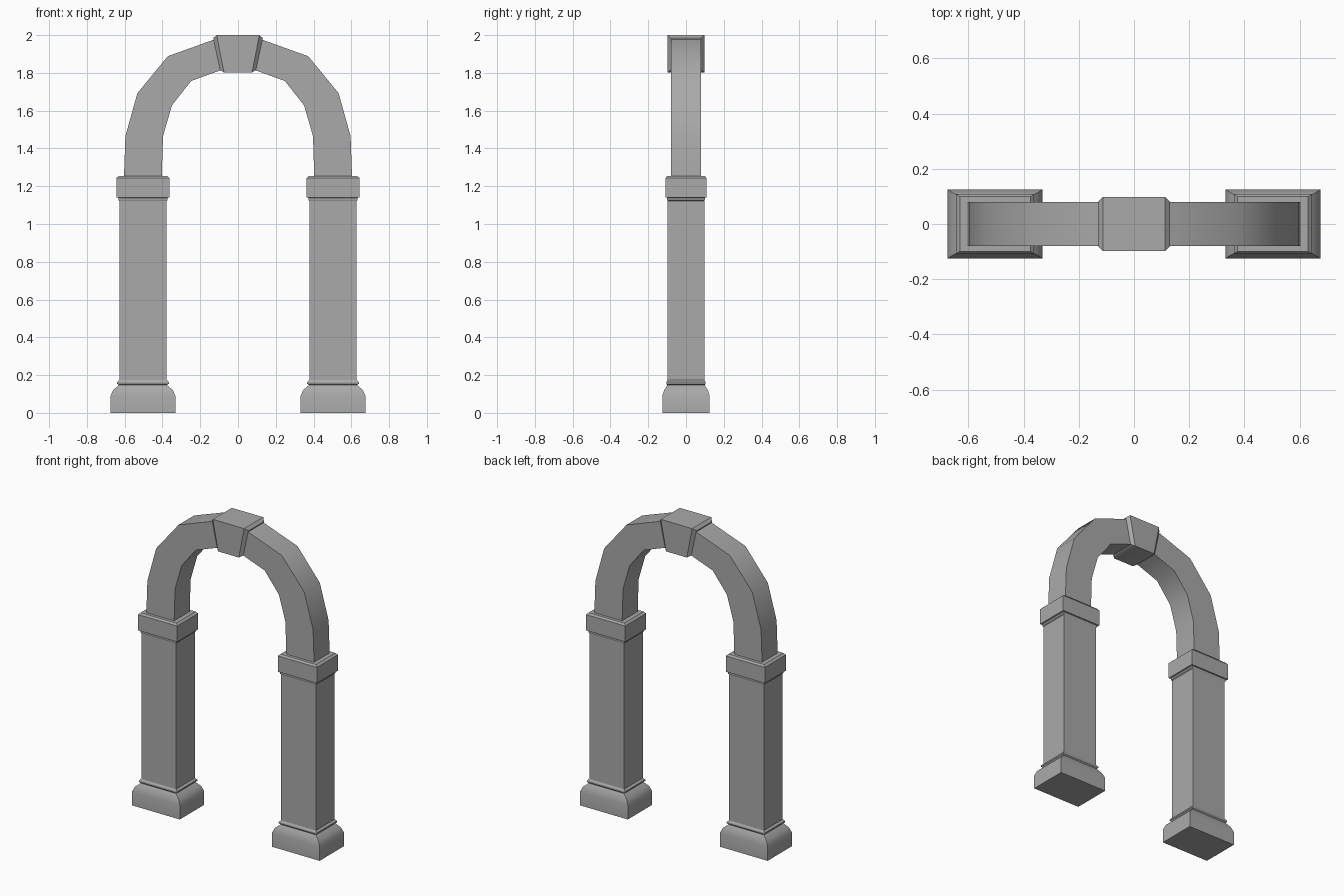
import bpy
import bmesh
import math

cube = bpy.data.objects.get("Cube")
if cube:
    bpy.data.objects.remove(cube, do_unlink=True)

stone = bpy.data.materials.new("grey_stone")
stone.use_nodes = True
GREY = (0.4, 0.4, 0.4, 1)
stone.diffuse_color = GREY
bsdf = next(n for n in stone.node_tree.nodes if n.type == "BSDF_PRINCIPLED")
bsdf.inputs["Base Color"].default_value = GREY
bsdf.inputs["Roughness"].default_value = 0.8


def loft(name, rings, mirror=True):
    """Skin a stack of matching closed rings, cap both ends, mirror in x."""
    bm = bmesh.new()
    loops = [[bm.verts.new(p) for p in ring] for ring in rings]
    n = len(loops[0])
    for a, b in zip(loops, loops[1:]):
        for i in range(n):
            j = (i + 1) % n
            bm.faces.new((a[i], a[j], b[j], b[i]))
    bm.faces.new(loops[0])
    bm.faces.new(loops[-1])
    bmesh.ops.recalc_face_normals(bm, faces=bm.faces)
    mesh = bpy.data.meshes.new(name)
    bm.to_mesh(mesh)
    bm.free()
    mesh.materials.append(stone)
    obj = bpy.data.objects.new(name, mesh)
    bpy.context.collection.objects.link(obj)
    if mirror:
        mod = obj.modifiers.new("Mirror", "MIRROR")
        mod.use_mirror_merge = False
    bpy.ops.object.select_all(action="DESELECT")
    bpy.context.view_layer.objects.active = obj
    obj.select_set(True)
    bpy.ops.object.shade_smooth_by_angle(angle=math.radians(32))
    return obj


def block(name, levels, cx=0.503):
    """Rectangular moulding from (half width, half depth, height) levels."""
    loft(name, [[(cx + sx * w, sy * d, z) for sx, sy in
                 ((-1, -1), (1, -1), (1, 1), (-1, 1))] for w, d, z in levels])


# Pillars
block("pillar_base", [(0.172, 0.125, 0), (0.172, 0.125, 0.09),
                      (0.157, 0.115, 0.122), (0.127, 0.099, 0.147)])
block("base_ring", [(0.127, 0.098, 0.147), (0.137, 0.104, 0.154),
                    (0.137, 0.104, 0.163), (0.125, 0.097, 0.174)])
block("pillar_shaft", [(0.125, 0.097, 0.14), (0.125, 0.097, 1.15)])
block("neck_ring", [(0.125, 0.097, 1.122), (0.13, 0.1, 1.127),
                    (0.13, 0.1, 1.138), (0.14, 0.107, 1.143)])
block("pillar_capital", [(0.141, 0.108, 1.14), (0.141, 0.108, 1.243),
                         (0.128, 0.099, 1.255)])

# Arch halves: matching outer and inner points, springing to crown
outer = [(0.604, 1.24), (0.596, 1.465), (0.533, 1.692), (0.372, 1.888), (0.1, 1.986)]
inner = [(0.404, 1.24), (0.397, 1.465), (0.35, 1.628), (0.248, 1.757), (0.075, 1.82)]
loft("arch", [[(ox, -0.08, oz), (ox, 0.08, oz), (ix, 0.08, iz), (ix, -0.08, iz)]
              for (ox, oz), (ix, iz) in zip(outer, inner)])

# Keystone: wedge with chamfered flanks
top, bottom = (0.113, 2.0), (0.074, 1.802)
flank_top, flank_bottom = (0.131, 1.984), (0.094, 1.814)
rings = []
for side, hi, lo, depth in ((-1, flank_top, flank_bottom, 0.08), (-1, top, bottom, 0.098),
                            (1, top, bottom, 0.098), (1, flank_top, flank_bottom, 0.08)):
    rings.append([(side * hi[0], -depth, hi[1]), (side * hi[0], depth, hi[1]),
                  (side * lo[0], depth, lo[1]), (side * lo[0], -depth, lo[1])])
loft("keystone", rings, mirror=False)
